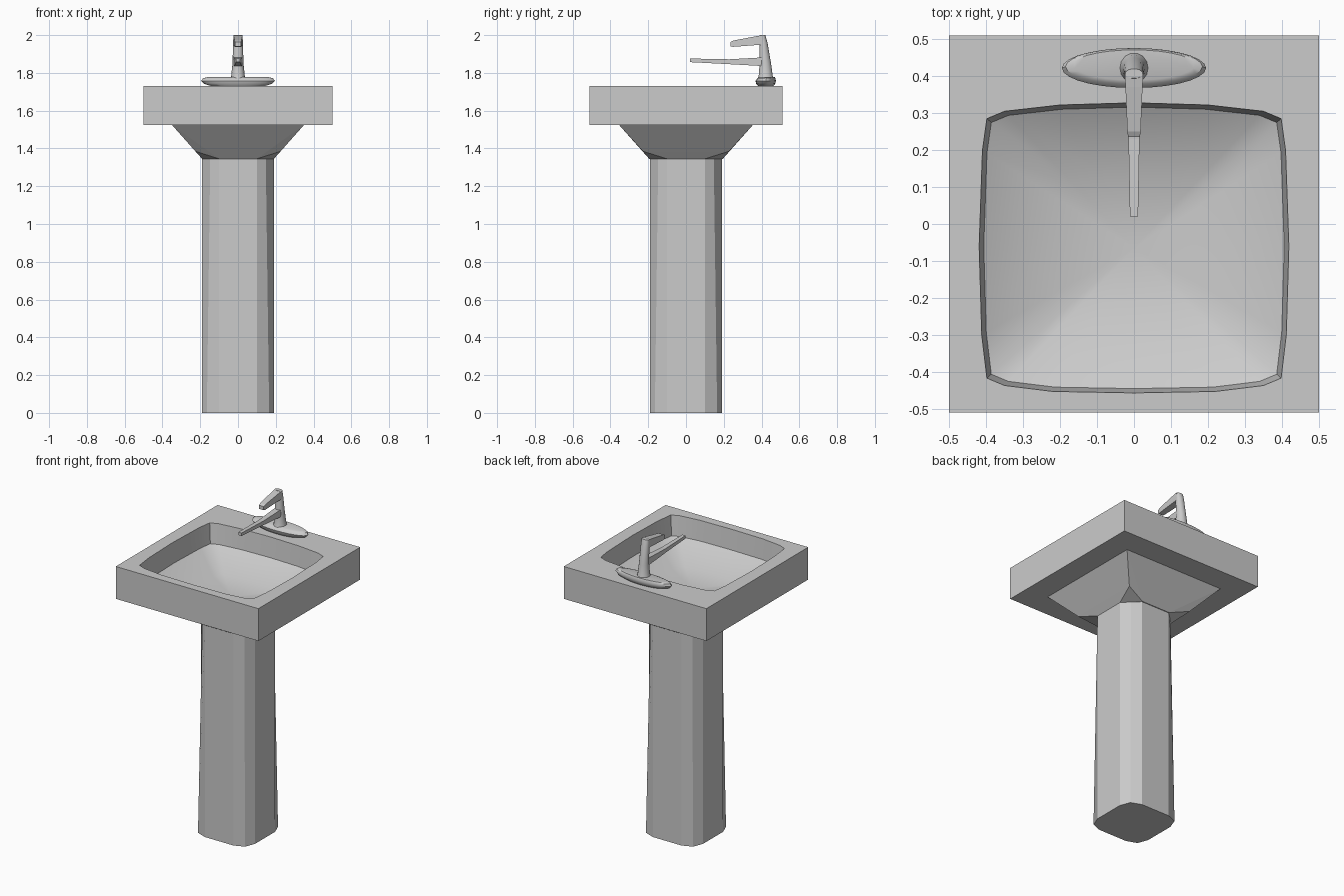
import bpy, bmesh, math

if "Cube" in bpy.data.objects:
    bpy.data.objects.remove(bpy.data.objects["Cube"])


def finish(name, bm, angle=None):
    bmesh.ops.recalc_face_normals(bm, faces=bm.faces)
    me = bpy.data.meshes.new(name)
    bm.to_mesh(me)
    bm.free()
    ob = bpy.data.objects.new(name, me)
    bpy.context.collection.objects.link(ob)
    if angle:
        bpy.ops.object.select_all(action='DESELECT')
        ob.select_set(True)
        bpy.context.view_layer.objects.active = ob
        bpy.ops.object.shade_smooth_by_angle(angle=math.radians(angle))
    return ob


def bridge(bm, a, b):
    n = len(a)
    for i in range(n):
        bm.faces.new((a[i], a[(i + 1) % n], b[(i + 1) % n], b[i]))


def loft(name, rings, angle=None):
    bm = bmesh.new()
    loops = [[bm.verts.new(p) for p in r] for r in rings]
    for a, b in zip(loops, loops[1:]):
        bridge(bm, a, b)
    bm.faces.new(loops[0])
    bm.faces.new(loops[-1])
    return finish(name, bm, angle)


def ellipse(cy, z, rx, ry, n):
    return [(rx * math.cos(t), cy + ry * math.sin(t), z)
            for t in (2 * math.pi * i / n for i in range(n))]


def section(y, zlo, zhi, w):
    return [(-w, y, zlo), (w, y, zlo), (w, y, zhi), (-w, y, zhi)]


def square(hx, hy, z):
    return [(-hx, -hy, z), (hx, -hy, z), (hx, hy, z), (-hx, hy, z)]


# Basin: slab with a pillow-shaped opening, sunken bowl and open underside
TOP, LOW = 1.73, 1.525
half = [(0, .328), (.2, .322), (.35, .305), (.398, .285), (.41, .2), (.419, -.06),
        (.412, -.3), (.398, -.417), (.35, -.437), (.22, -.453), (0, -.457)]
rim = half + [(-x, y) for x, y in reversed(half[1:-1])]
bm = bmesh.new()
outer, lower, hole = [[bm.verts.new(p) for p in r] for r in
                      (square(.5, .51, TOP), square(.5, .51, LOW), square(.35, .355, LOW))]
bridge(bm, outer, lower)
bridge(bm, lower, hole)
cy = -.065
loops = [[bm.verts.new((x * s, cy + (y - cy) * s, z)) for x, y in rim]
         for s, z in ((1, TOP), (.97, 1.605), (.55, 1.51))]
for a, b in zip(loops, loops[1:]):
    bridge(bm, a, b)
mid = bm.verts.new((0, cy, 1.50))
n = len(rim)
for i in range(n):
    bm.faces.new((loops[2][i], loops[2][(i + 1) % n], mid))
edges = []
for loop in (outer, loops[0]):
    for i in range(len(loop)):
        edges.append(bm.edges.get((loop[i], loop[(i + 1) % len(loop)])))
bmesh.ops.triangle_fill(bm, edges=edges, use_beauty=True, use_dissolve=False, normal=(0, 0, 1))
finish("basin", bm, 35)

# Funnel under the basin: square frustum with clipped lower corners
bm = bmesh.new()
pts = square(.35, .355, LOW) + square(.226, .228, 1.385)
for sx in (-1, 1):
    for sy in (-1, 1):
        pts += [(sx * .19, sy * .1, 1.345), (sx * .1, sy * .195, 1.345)]
bmesh.ops.convex_hull(bm, input=[bm.verts.new(p) for p in pts])
top = [f for f in bm.faces if all(v.co.z > LOW - .001 for v in f.verts)]
bmesh.ops.delete(bm, geom=top, context='FACES_ONLY')
finish("basin_underside", bm)


# Pedestal: twelve-sided column whose corners fill out towards the floor
def column(z, c):
    q = [(.19, .1), (c, c), (.1, .19)]
    ring = []
    for k in range(4):
        for x, y in q:
            for _ in range(k):
                x, y = -y, x
            ring.append((x, y, z))
    return ring


loft("pedestal", [column(0, .165), column(1.345, .147)], 25)

# Faucet: oval plate, leaning post, spout and lever
loft("faucet_plate", [ellipse(.422, 1.73, .14, .04, 28), ellipse(.422, 1.742, .18, .05, 28),
                      ellipse(.422, 1.758, .195, .054, 28), ellipse(.426, 1.772, .185, .047, 28),
                      ellipse(.43, 1.777, .165, .041, 28)], 35)
loft("faucet_post", [ellipse(.422, 1.77, .04, .043, 14), ellipse(.422, 1.785, .036, .038, 14),
                     ellipse(.42, 1.85, .029, .031, 14), ellipse(.41, 1.96, .026, .022, 14),
                     ellipse(.407, 2.0, .024, .013, 14)], 35)
loft("faucet_spout", [section(.02, 1.857, 1.876, .011), section(.23, 1.846, 1.872, .015),
                      section(.41, 1.836, 1.882, .021)])
loft("faucet_lever", [section(.235, 1.94, 1.963, .016), section(.25, 1.938, 1.971, .018),
                      section(.37, 1.947, 1.994, .023), section(.41, 1.95, 2.0, .025)])
